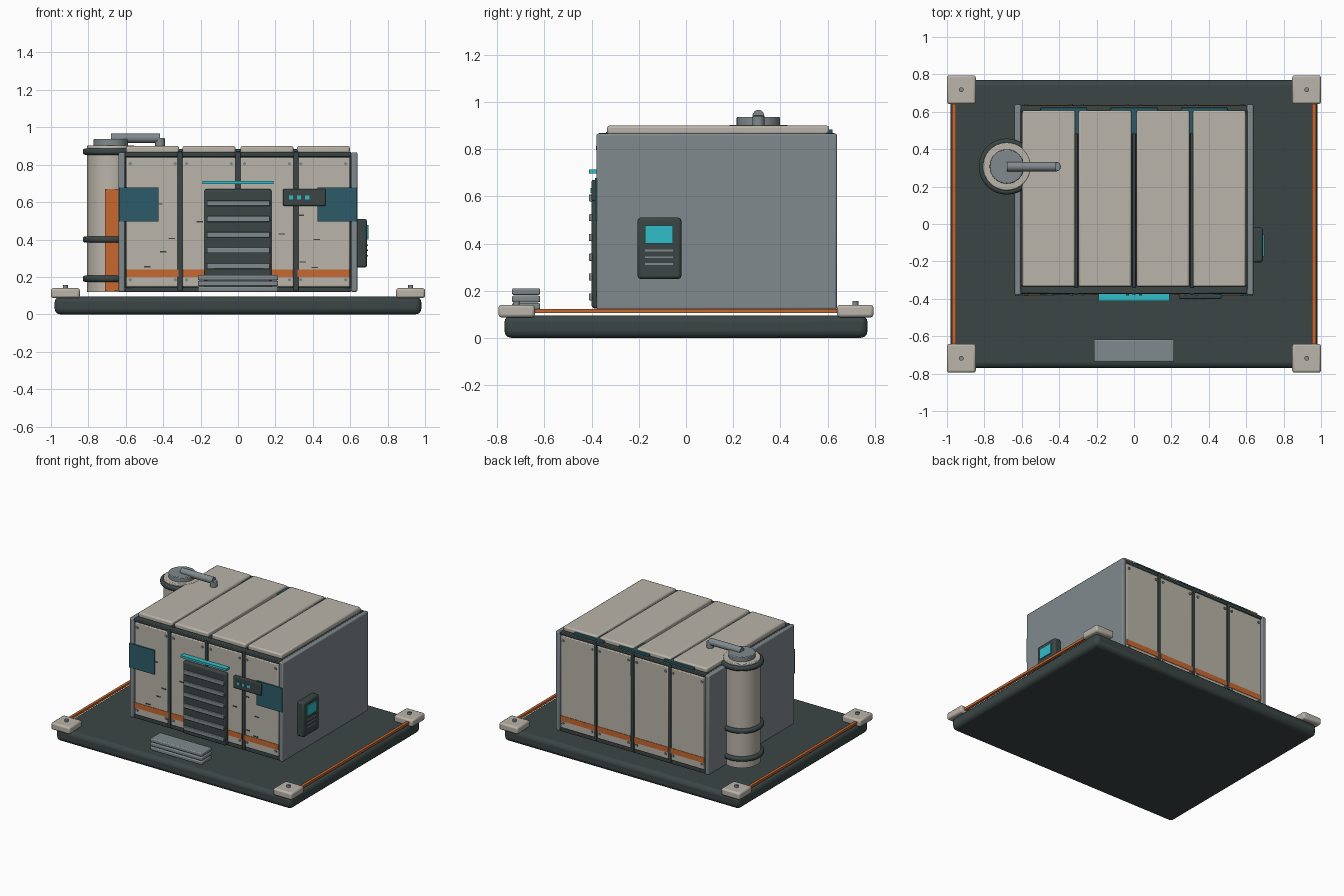
import bpy
from math import radians

old = bpy.data.objects.get("Cube")
if old:
    bpy.data.objects.remove(old, do_unlink=True)


def make_material(name, rgb):
    m = bpy.data.materials.new(name)
    m.use_nodes = True
    m.diffuse_color = (*rgb, 1)
    m.node_tree.nodes["Principled BSDF"].inputs["Base Color"].default_value = (*rgb, 1)
    return m


CREAM = make_material("warm_cream", (0.49, 0.46, 0.40))
DARK = make_material("dark_slate", (0.044, 0.06, 0.06))
GREY = make_material("steel_grey", (0.22, 0.255, 0.27))
ORANGE = make_material("safety_orange", (0.58, 0.14, 0.03))
TEAL = make_material("deep_teal", (0.025, 0.107, 0.14))
CYAN = make_material("glow_cyan", (0.03, 0.51, 0.58))


def finish(ob, name, mat, bevel, segments=2):
    ob.name = name
    ob.data.materials.append(mat)
    if bevel:
        mod = ob.modifiers.new("Bevel", "BEVEL")
        mod.width = bevel
        mod.segments = segments
        mod.limit_method = "ANGLE"
    bpy.ops.object.shade_smooth_by_angle(angle=radians(35))
    return ob


def box(name, mat, x, y, z, bevel=0.0, segments=2):
    """Box from its (low, high) range on each axis."""
    bpy.ops.mesh.primitive_cube_add(size=1)
    ob = bpy.context.object
    for v in ob.data.vertices:
        v.co = [r[0] + (c + 0.5) * (r[1] - r[0]) for c, r in zip(v.co, (x, y, z))]
    return finish(ob, name, mat, bevel, segments)


def cylinder(name, mat, centre, radius, length, axis="Z", bevel=0.0, sides=32):
    turn = {"X": (0, radians(90), 0), "Y": (radians(90), 0, 0), "Z": (0, 0, 0)}[axis]
    bpy.ops.mesh.primitive_cylinder_add(vertices=sides, radius=radius, depth=length,
                                        location=centre, rotation=turn)
    return finish(bpy.context.object, name, mat, bevel)


def span(centre, size):
    return (centre - size / 2, centre + size / 2)


# Base slab with corner pads and edge strips
box("base_slab", DARK, (-0.98, 0.98), (-0.77, 0.77), (0, 0.096), 0.03, 3)
for sx in (-1, 1):
    box("edge_strip", ORANGE, span(sx * 0.963, 0.02), (-0.65, 0.65), (0.105, 0.123))
    for sy in (-1, 1):
        cx, cy = sx * 0.923, sy * 0.718
        box("corner_pad", CREAM, span(cx, 0.154), span(cy, 0.154), (0.087, 0.14), 0.012)
        cylinder("pad_bolt", GREY, (cx, cy, 0.146), 0.013, 0.02, sides=12)

# Shelter core and side walls
MID = 0.13
box("shelter_core", DARK, (-0.61, 0.61), (-0.35, 0.61), (0.122, 0.862))
for sx in (-1, 1):
    box("side_wall", GREY, span(sx * 0.621, 0.034), (-0.38, 0.64), (0.12, 0.866), 0.008)

# Front and back: rails, cladding panels, stripes and bolts
BAYS = (-0.456, -0.155, 0.155, 0.456)
for face, s in (("front", -1), ("back", 1)):
    def depth(a, b):
        return tuple(sorted((MID + s * a, MID + s * b)))

    for z in ((0.12, 0.145), (0.843, 0.868)):
        box(face + "_rail", DARK, (-0.605, 0.605), depth(0.46, 0.503), z, 0.005)
    for x in (-0.31, 0, 0.31):
        box(face + "_mullion", DARK, span(x, 0.026), depth(0.46, 0.507), (0.125, 0.865), 0.004)
    for x in BAYS:
        box(face + "_panel", CREAM, span(x, 0.284), depth(0.46, 0.504), (0.147, 0.84), 0.006)
        box(face + "_stripe", ORANGE, span(x, 0.28), depth(0.5, 0.507), (0.2, 0.24))
        for dx in (-0.12, 0.12):
            for z in (0.185, 0.805):
                cylinder(face + "_bolt", GREY, (x + dx, MID + s * 0.506, z),
                         0.009, 0.01, "Y", sides=10)

# Roof panels, ribs and rear light hoods
for x in BAYS:
    box("roof_panel", CREAM, span(x, 0.283), (-0.335, 0.607), (0.862, 0.9), 0.01)
for x in (-0.31, 0, 0.31):
    box("roof_rib", DARK, span(x, 0.022), (-0.34, 0.61), (0.855, 0.874), 0.004)
for x in (-0.375, 0, 0.375):
    box("rear_hood", TEAL, span(x, 0.25), (0.48, 0.622), (0.864, 0.884), 0.004)

# Slatted door, light bar and entry steps
box("door", DARK, (-0.18, 0.18), (-0.4, -0.36), (0.125, 0.67), 0.012)
for i in range(6):
    box("door_slat", GREY, (-0.167, 0.17), (-0.412, -0.39), span(0.594 - i * 0.084, 0.03), 0.004)
box("door_light", CYAN, (-0.19, 0.19), (-0.412, -0.37), (0.698, 0.714))
for i in range(3):
    box("entry_step", GREY, (-0.215, 0.215), (-0.738, -0.618),
        (0.12 + i * 0.031, 0.148 + i * 0.031), 0.007)

# Corner badges and front control box
for sx in (-1, 1):
    box("corner_plate", TEAL, span(sx * 0.53, 0.21), (-0.386, -0.377), (0.496, 0.678))
box("control_box", DARK, (0.24, 0.468), (-0.4, -0.37), (0.58, 0.67), 0.006)
for x in (0.284, 0.327, 0.37):
    box("control_light", CYAN, span(x, 0.022), (-0.404, -0.395), (0.615, 0.636))

# Scuff marks on the front cladding
for x, z in ((-0.42, 0.59), (-0.4, 0.335), (-0.355, 0.405), (-0.485, 0.255), (-0.205, 0.495),
             (0.235, 0.43), (0.335, 0.53), (0.42, 0.4), (0.345, 0.28), (0.41, 0.25)):
    box("scuff", DARK, span(x, 0.035), (-0.378, -0.372), span(z, 0.007))

# Wall terminal on the side
box("terminal", DARK, (0.63, 0.69), (-0.205, -0.02), (0.25, 0.51), 0.012)
box("terminal_screen", CYAN, (0.688, 0.697), (-0.173, -0.056), (0.4, 0.477))
for z in (0.37, 0.342, 0.314):
    box("terminal_line", GREY, (0.688, 0.694), (-0.173, -0.056), span(z, 0.008))

# Tank with bands, stripe, cap and vent arm
TX, TY = -0.68, 0.307
cylinder("tank", CREAM, (TX, TY, 0.506), 0.128, 0.772)
for z in (0.19, 0.4, 0.87):
    cylinder("tank_band", DARK, (TX, TY, z), 0.15, 0.034, bevel=0.012)
cylinder("tank_lid", CREAM, (TX, TY, 0.892), 0.128, 0.02, bevel=0.006)
box("tank_stripe", ORANGE, span(-0.675, 0.07), (TY - 0.134, TY - 0.115), (0.125, 0.67))
cylinder("vent_cap", GREY, (TX, TY, 0.917), 0.092, 0.04, bevel=0.005)
cylinder("vent_arm", GREY, (-0.548, TY, 0.942), 0.025, 0.264, "X", sides=16)
cylinder("vent_nozzle", GREY, (-0.417, TY, 0.92), 0.026, 0.044, bevel=0.004, sides=16)
